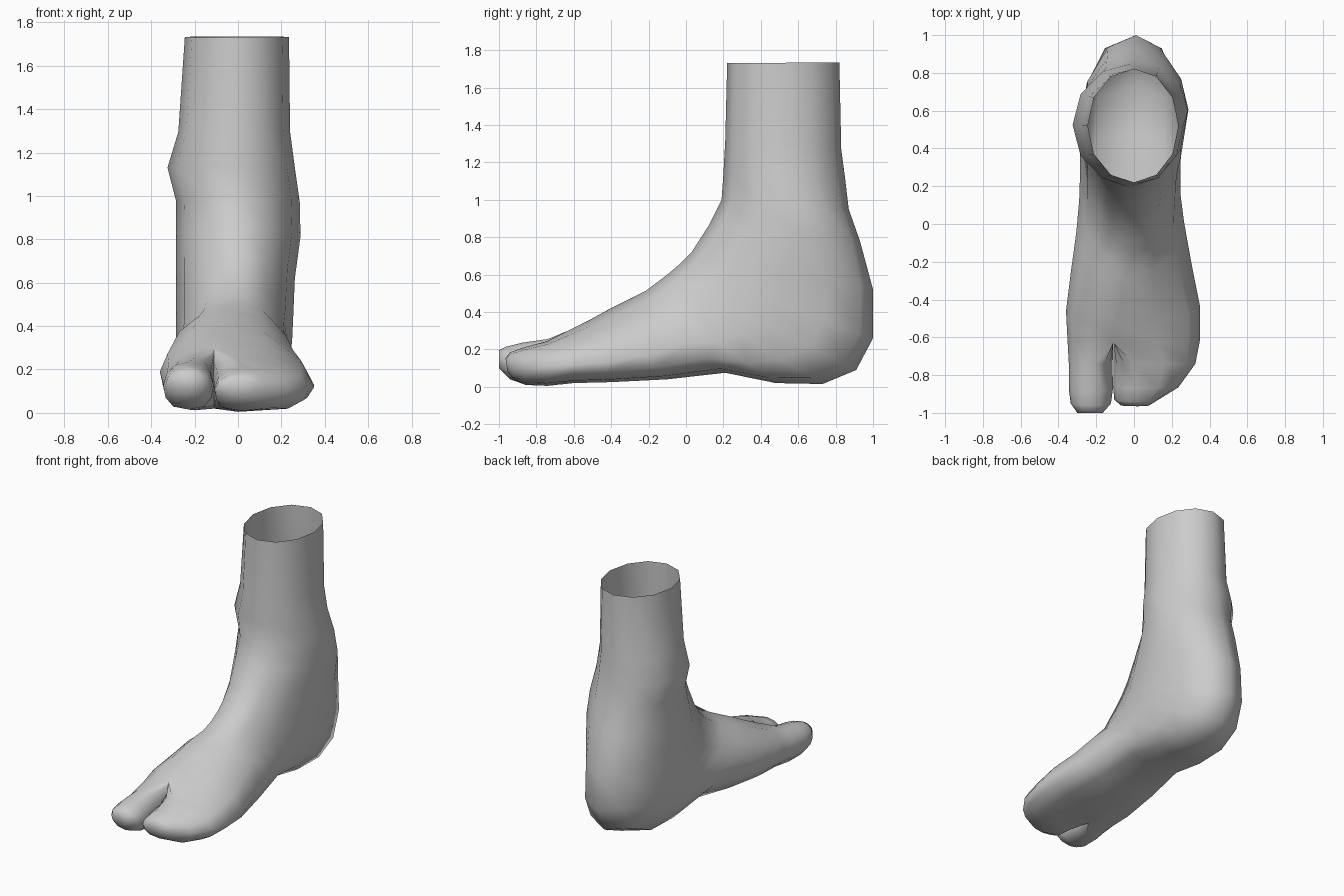
import bpy, bmesh, math

SEG = 6  # steps down each side of a section


def half(ya, za, yb, zb, xm, xe, t, p):
    """Points from the front/top point to the back/sole point, bulging to x = xe.
    t = where the widest point lies, p = squareness of the sole half."""
    pts = []
    for i in range(SEG + 1):
        a = math.pi * i / SEG
        if 2 * i <= SEG:
            f, w = t * (1 - math.cos(a)), math.sin(a)
        else:
            f, w = t - (1 - t) * math.cos(a), max(0, math.sin(a)) ** p
        if i == SEG:
            w = 0
        pts.append((xm + (xe - xm) * w, ya + (yb - ya) * f, za + (zb - za) * f))
    return pts


def section(ya, za, yb, zb, xl, xm, xr, tl=.5, tr=.5, p=1):
    right = half(ya, za, yb, zb, xm, xr, tr, p)
    left = half(ya, za, yb, zb, xm, xl, tl, p)
    return right + left[-2:0:-1]


def loft(bm, sections, cap=False):
    rings = [[bm.verts.new(c) for c in section(*s)] for s in sections]
    for a, b in zip(rings, rings[1:]):
        n = len(a)
        for i in range(n):
            bm.faces.new((a[i], a[(i + 1) % n], b[(i + 1) % n], b[i]))
    if cap:
        bm.faces.new(rings[-1])


# sections: front y,z / back y,z / left, middle, right x / widest points / sole squareness
leg = [
    (.22, 1.73, .82, 1.735, -.245, 0, .235),
    (.21, 1.32, .83, 1.27, -.275, 0, .24),
    (.20, 1.14, .85, 1.12, -.325, -.01, .262),
    (.19, 1.00, .87, .95, -.285, -.01, .285, .5, .6),
    (.12, .86, .93, .78, -.285, 0, .288, .5, .6),
    (.03, .72, 1.0, .52, -.285, .01, .262),
]
foot = [
    (-.04, .65, 1.0, .26, -.285, .01, .255, .5, .5, .85),
    (-.10, .60, .91, .09, -.285, .01, .25, .5, .5, .65),
    (-.16, .555, .73, .015, -.285, 0, .245, .5, .5, .55),
    (-.22, .51, .48, .02, -.29, -.02, .245, .5, .55, .55),
    (-.29, .475, .21, .075, -.305, -.05, .265, .5, .6, .6),
    (-.42, .41, -.10, .04, -.335, -.08, .305, .5, .65, .55),
    (-.52, .355, -.40, .025, -.36, -.10, .35, .5, .68, .5),
]
split = (-.63, .30, -.60, .02)  # section where the toes part
foot.append(split + (-.352, -.11, .35, .5, .65, .5))

big_toe = [
    split + (-.352, -.11, -.11, .5, .65, .5),
    (-.74, .255, -.74, .012, -.345, -.2, -.113, .5, .5, .6),
    (-.88, .235, -.87, .015, -.345, -.225, -.112, .5, .5, .7),
    (-.96, .215, -.94, .04, -.335, -.23, -.122, .5, .5, .8),
    (-1.0, .195, -1.0, .10, -.30, -.235, -.165),
]
small_toes = [
    split + (-.11, -.11, .35, .5, .65, .5),
    (-.74, .245, -.74, .005, -.108, 0, .325, .5, .55, .5),
    (-.87, .21, -.86, .01, -.11, .02, .235, .5, .5, .6),
    (-.94, .185, -.92, .04, -.105, .02, .13, .5, .5, .7),
    (-.965, .155, -.955, .08, -.07, .02, .08),
]

# one welded skin: leg and foot tube branching into two toe parts, open at the top
bm = bmesh.new()
loft(bm, leg + foot)
loft(bm, big_toe, True)
loft(bm, small_toes, True)
bmesh.ops.remove_doubles(bm, verts=bm.verts, dist=.0005)
bmesh.ops.recalc_face_normals(bm, faces=bm.faces)
mesh = bpy.data.meshes.new("foot")
bm.to_mesh(mesh)
bm.free()
mesh.shade_smooth()
obj = bpy.data.objects.new("foot", mesh)
bpy.context.collection.objects.link(obj)
